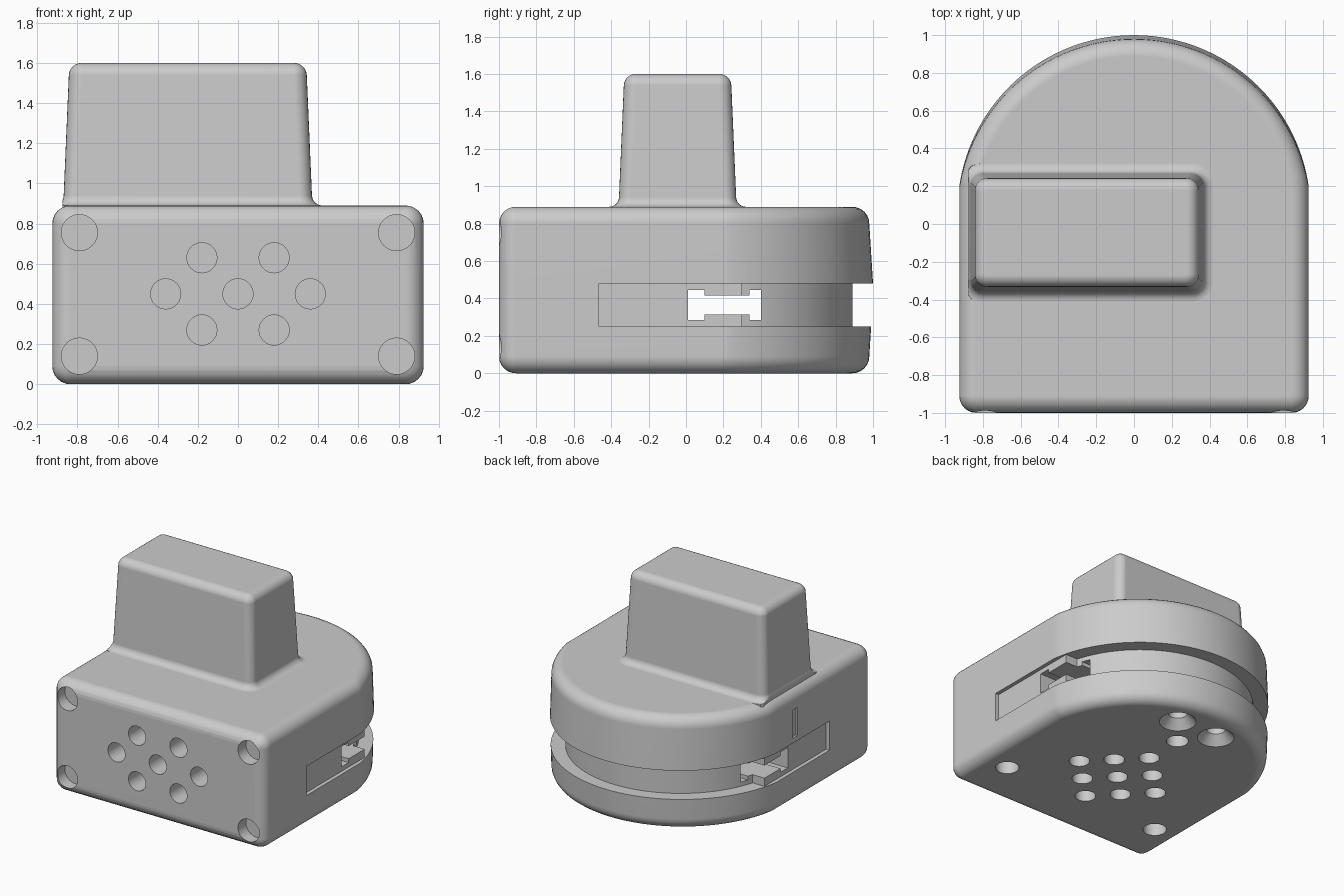
import bpy, bmesh
from math import pi, sin, cos, asin, sqrt

cube = bpy.data.objects.get("Cube")
if cube:
    bpy.data.objects.remove(cube, do_unlink=True)

grey = bpy.data.materials.new("plain grey")
grey.use_nodes = True
grey.diffuse_color = (0.6, 0.6, 0.6, 1)
grey.node_tree.nodes["Principled BSDF"].inputs["Base Color"].default_value = (0.6, 0.6, 0.6, 1)


def add_object(name, bm):
    bmesh.ops.recalc_face_normals(bm, faces=bm.faces[:])
    mesh = bpy.data.meshes.new(name)
    bm.to_mesh(mesh)
    bm.free()
    mesh.materials.append(grey)
    ob = bpy.data.objects.new(name, mesh)
    bpy.context.collection.objects.link(ob)
    return ob


def loft(name, rings):
    """Closed solid through rings that share one point count."""
    bm = bmesh.new()
    loops = [[bm.verts.new(p) for p in ring] for ring in rings]
    n = len(loops[0])
    for a, b in zip(loops, loops[1:]):
        for i in range(n):
            j = (i + 1) % n
            bm.faces.new((a[i], a[j], b[j], b[i]))
    bm.faces.new(loops[0][::-1])
    bm.faces.new(loops[-1])
    return add_object(name, bm)


def corner(cx, cy, r, start, steps=6):
    return [(cx + r * cos(start + pi / 2 * k / steps), cy + r * sin(start + pi / 2 * k / steps))
            for k in range(steps + 1)]


# Body: flat front with rounded corners, arched back with a slight draft
WIDTH, HEIGHT, FILLET, SHOULDER = 0.925, 0.89, 0.09, 0.2


def body_ring(z, inset, back):
    w, front, back = WIDTH - inset, -1 + inset, back - inset
    rise = back - SHOULDER
    radius = (w * w + rise * rise) / (2 * rise)
    cy = back - radius
    a0 = asin((SHOULDER - cy) / radius)
    r = max(FILLET - inset, 0.02)
    pts = corner(-w + r, front + r, r, pi) + corner(w - r, front + r, r, 1.5 * pi)
    for k in range(49):
        a = a0 + (pi - 2 * a0) * k / 48
        pts.append((radius * cos(a), cy + radius * sin(a)))
    return [(x, y, z) for x, y in pts]


quarter = [pi / 2 * k / 6 for k in range(7)]
rings = [body_ring(FILLET * (1 - sin(a)), FILLET * (1 - cos(a)), 0.98) for a in reversed(quarter)]
rings += [body_ring(0.25, 0, 0.99), body_ring(0.48, 0, 1.0)]
rings += [body_ring(HEIGHT - FILLET * (1 - sin(a)), FILLET * (1 - cos(a)), 0.98) for a in quarter]
body = loft("body", rings)

# Tower: tapered block with a rounded top and a flared foot
CX, CY, TOP, EDGE = -0.25, -0.045, 1.6, 0.06


def tower_ring(z, grow):
    taper = 0.03 * (TOP - z) / 0.7
    hx, hy = 0.59 + taper + grow, 0.285 + taper + grow
    r = max(0.065 + grow, 0.015)
    pts = (corner(CX - hx + r, CY - hy + r, r, pi) + corner(CX + hx - r, CY - hy + r, r, 1.5 * pi)
           + corner(CX + hx - r, CY + hy - r, r, 0) + corner(CX - hx + r, CY + hy - r, r, pi / 2))
    return [(max(x, -0.875), y, z) for x, y in pts]


foot = [(HEIGHT + 0.05 * (1 - cos(a)), 0.05 * (1 - sin(a))) for a in quarter]
head = [(TOP - EDGE * (1 - sin(a)), -EDGE * (1 - cos(a))) for a in quarter]
tower = loft("tower", [tower_ring(z, g) for z, g in [(0.84, 0.05)] + foot + head])

# Cutters
cutters = []


def box(name, x, y, z):
    ring = [(x[0], y[0]), (x[1], y[0]), (x[1], y[1]), (x[0], y[1])]
    cutters.append(loft(name, [[(px, py, h) for px, py in ring] for h in z]))


def bore(name, profile, place):
    """Round cutter from (depth, radius) pairs."""
    circle = [2 * pi * k / 32 for k in range(32)]
    cutters.append(loft(name, [[place(r * cos(a), r * sin(a), d) for a in circle]
                               for d, r in profile]))


def front_hole(name, x, z, r, depth):
    bore(name, [(-0.1, r), (depth, r)], lambda u, v, d: (x + u, -1 + d, z + v))


def bottom_hole(name, x, y, profile):
    bore(name, profile, lambda u, v, d: (x + u, y + v, d))


# Groove around the arched back, continued as shallow side pockets
SLOT = (0.25, 0.48)
arc_start = asin((0.3 - 0.065) / 0.825)
arc = []
for k in range(49):
    a = arc_start + (pi - 2 * arc_start) * k / 48
    arc.append((0.825 * cos(a), 0.065 + 0.825 * sin(a)))
outline = [(1.2, 0.3)] + arc + [(-1.2, 0.3), (-1.2, 1.2), (1.2, 1.2)]
cutters.append(loft("groove_cutter", [[(x, y, z) for x, y in outline] for z in SLOT]))
for s in (1, -1):
    box("pocket_cutter", sorted((s * 0.895, s * 1.2)), (-0.465, 0.31), SLOT)

# I-shaped passage from side to side
passage = [(0.01, 0.285), (0.1, 0.285), (0.1, 0.315), (0.34, 0.315), (0.34, 0.285), (0.4, 0.285),
           (0.4, 0.445), (0.34, 0.445), (0.34, 0.415), (0.1, 0.415), (0.1, 0.445), (0.01, 0.445)]
cutters.append(loft("passage_cutter", [[(x, y, z) for y, z in passage] for x in (-1.3, 1.3)]))

# Thin upright nick on one side
box("nick_cutter", (-1.2, -0.91), (-0.07, -0.005), (0.52, 0.74))

# Front holes: four corners and a diamond grid without its tips
for x in (-0.79, 0.79):
    for z in (0.14, 0.755):
        front_hole("front_corner_cutter", x, z, 0.09, 0.1)
for i in (-1, 0, 1):
    for j in (-1, 0, 1):
        x, t = 0.18 * (i + j), 0.18 * (i - j)
        if abs(i - j) < 2:
            front_hole("front_grid_cutter", x, 0.45 + t, 0.075, 0.18)
        bottom_hole("bottom_grid_cutter", x, -0.19 + t, [(-0.1, 0.075), (0.18, 0.075)])

# Bottom holes: corners, pin hole and two countersinks
for s in (1, -1):
    bottom_hole("bottom_corner_cutter", s * 0.7, -0.6, [(-0.1, 0.085), (0.1, 0.085)])
    bottom_hole("countersink_cutter", s * 0.18, 0.71,
                [(-0.02, 0.153), (0.07, 0.07), (0.2, 0.07)])
bottom_hole("pin_cutter", 0, 0.49, [(-0.1, 0.08), (0.2, 0.08)])

for c in cutters:
    c.hide_render = True
    m = body.modifiers.new(c.name, "BOOLEAN")
    m.operation, m.solver, m.object = "DIFFERENCE", "EXACT", c

# Bake the cuts and drop the cutters
deps = bpy.context.evaluated_depsgraph_get()
deps.update()
baked = bpy.data.meshes.new_from_object(body.evaluated_get(deps))
body.modifiers.clear()
body.data = baked
for c in cutters:
    bpy.data.objects.remove(c, do_unlink=True)

# Smooth shading with sharp edges kept
for ob in (body, tower):
    bpy.ops.object.select_all(action="DESELECT")
    ob.select_set(True)
    bpy.context.view_layer.objects.active = ob
    bpy.ops.object.shade_smooth_by_angle(angle=pi / 6)
    wn = ob.modifiers.new("weighted_normals", "WEIGHTED_NORMAL")
    wn.keep_sharp = True
